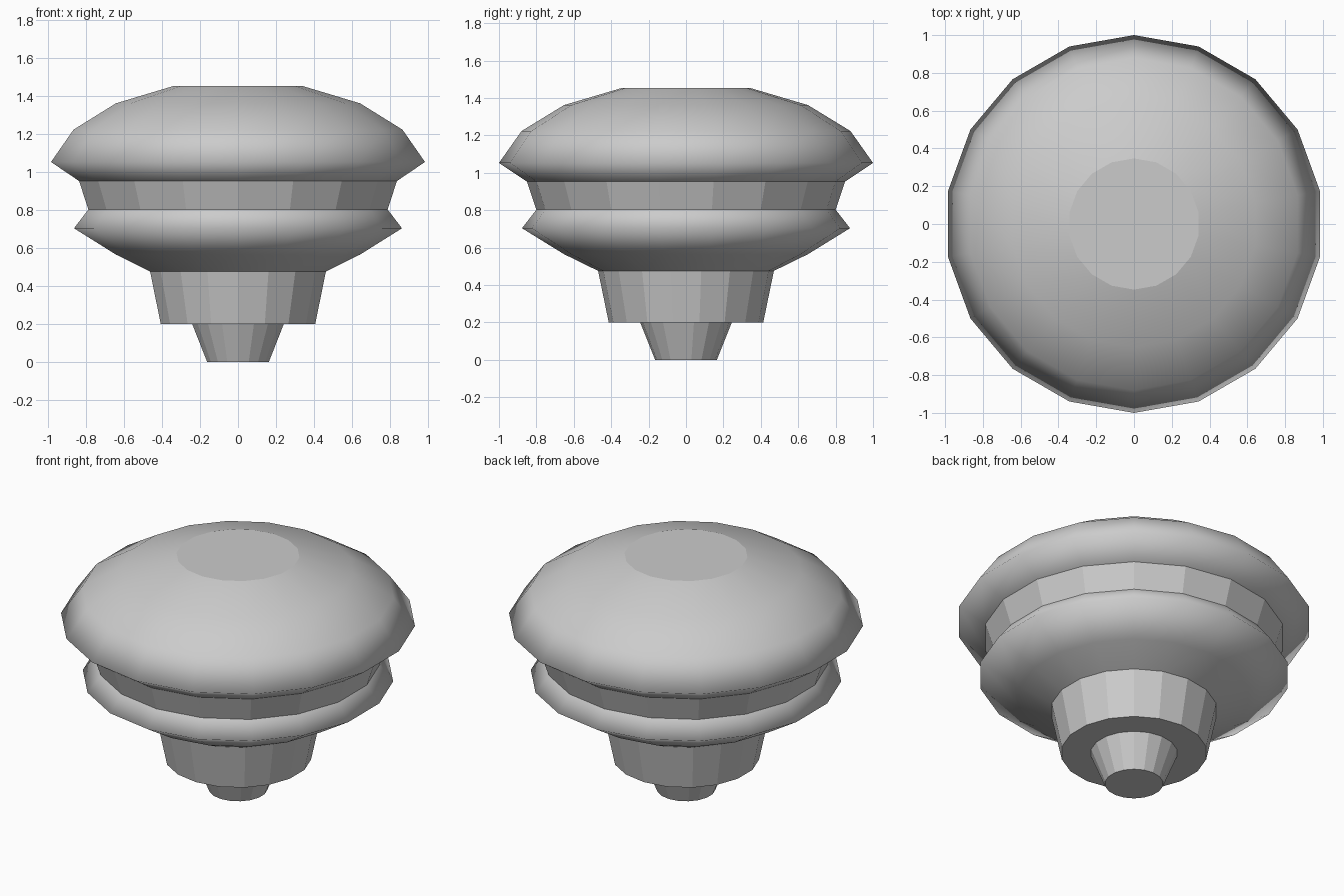
import bpy, bmesh
from math import sin, cos, pi, radians

if "Cube" in bpy.data.objects:
    bpy.data.objects.remove(bpy.data.objects["Cube"])

SIDES = 18


def lathe(name, profile, smooth=False, cap_start=False, cap_end=False):
    """Spin (radius, z) points, bottom to top, into an 18-sided part."""
    bm = bmesh.new()
    rings = []
    for r, z in profile:
        rings.append([bm.verts.new((r * cos(pi / 2 + 2 * pi * i / SIDES),
                                    r * sin(pi / 2 + 2 * pi * i / SIDES), z))
                      for i in range(SIDES)])
    for a, b in zip(rings, rings[1:]):
        for i in range(SIDES):
            j = (i + 1) % SIDES
            bm.faces.new((a[i], a[j], b[j], b[i])).smooth = smooth
    if cap_start:
        bm.faces.new(rings[0][::-1])
    if cap_end:
        bm.faces.new(rings[-1])
    # Keep the rims crisp on smooth parts
    for e in bm.edges:
        if len(e.link_faces) == 2:
            e.smooth = e.calc_face_angle() < radians(40)
    mesh = bpy.data.meshes.new(name)
    bm.to_mesh(mesh)
    bm.free()
    obj = bpy.data.objects.new(name, mesh)
    bpy.context.collection.objects.link(obj)
    return obj


# Small tapered foot
lathe("foot", [(0.165, 0), (0.245, 0.2)], cap_start=True)
# Wider cup with an underside ledge around the foot
lathe("stem_cup", [(0.245, 0.2), (0.413, 0.2), (0.47, 0.476)])
# Flared lower saucer with its sloped upper lip
lathe("lower_saucer", [(0.47, 0.476), (0.652, 0.565), (0.877, 0.704),
                       (0.80, 0.803)], smooth=True)
# Faceted band between the saucer and the dome
lathe("neck_band", [(0.80, 0.803), (0.85, 0.953)])
# Overhanging dome with a flat crown
lathe("dome", [(0.85, 0.953), (1.0, 1.053)]
      + [(sin(radians(a)) / sin(radians(80)), 0.963 + 0.521 * cos(radians(a)))
         for a in (60, 40, 20)], smooth=True, cap_end=True)
